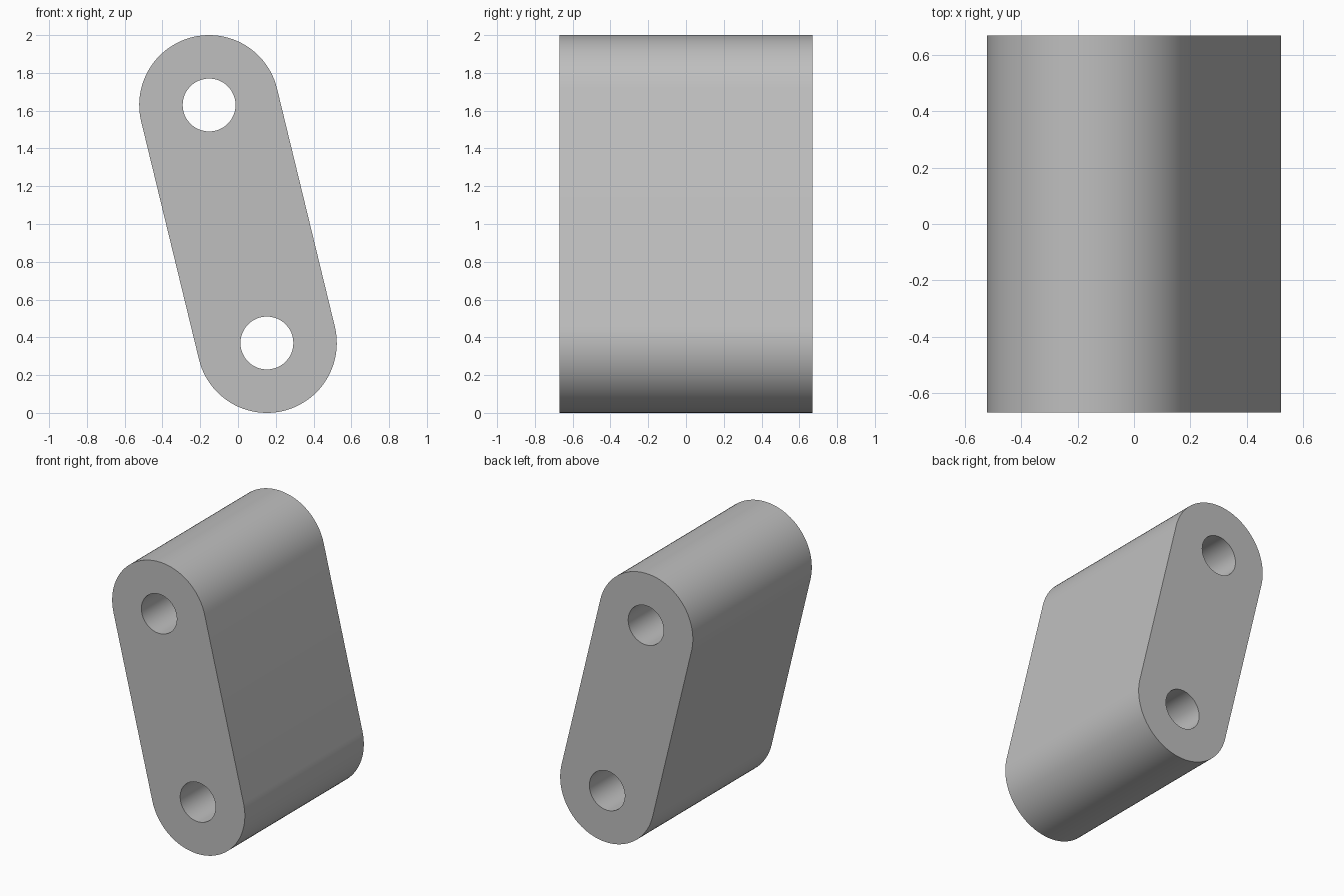
import bpy, bmesh, math
from mathutils import Vector

cube = bpy.data.objects.get("Cube")
if cube:
    bpy.data.objects.remove(cube, do_unlink=True)

HALF_DEPTH = 0.67
END_RADIUS = 0.37
HOLE_RADIUS = 0.14
TOP = Vector((-0.153, 1.63))
BOTTOM = Vector((0.153, 0.37))
STEPS = 48

grey = bpy.data.materials.new("plain grey")
grey.use_nodes = True
colour = (0.52, 0.52, 0.52, 1)
grey.diffuse_color = colour
grey.node_tree.nodes["Principled BSDF"].inputs["Base Color"].default_value = colour


def arc(centre, radius, start, sweep, count):
    """Points along an arc in the x-z plane."""
    angles = [start + sweep * i / count for i in range(count + 1)]
    return [(centre.x + radius * math.cos(a), centre.y + radius * math.sin(a)) for a in angles]


def prism(name, outline, half_depth):
    """Extrude a closed x-z outline along y."""
    bm = bmesh.new()
    face = bm.faces.new([bm.verts.new((x, -half_depth, z)) for x, z in outline])
    out = bmesh.ops.extrude_face_region(bm, geom=[face])
    moved = [v for v in out["geom"] if isinstance(v, bmesh.types.BMVert)]
    bmesh.ops.translate(bm, verts=moved, vec=(0, 2 * half_depth, 0))
    bmesh.ops.recalc_face_normals(bm, faces=bm.faces)
    mesh = bpy.data.meshes.new(name)
    bm.to_mesh(mesh)
    bm.free()
    mesh.materials.append(grey)
    obj = bpy.data.objects.new(name, mesh)
    bpy.context.collection.objects.link(obj)
    return obj


# Link body: two round ends joined by straight sides
axis = TOP - BOTTOM
side = math.atan2(axis.y, axis.x) - math.pi / 2
outline = arc(TOP, END_RADIUS, side, math.pi, STEPS)
outline += arc(BOTTOM, END_RADIUS, side + math.pi, math.pi, STEPS)
body = prism("link_body", outline, HALF_DEPTH)

# Pin holes through both ends
bpy.ops.object.select_all(action="DESELECT")
bpy.context.view_layer.objects.active = body
body.select_set(True)
for name, centre in (("top_hole_cutter", TOP), ("bottom_hole_cutter", BOTTOM)):
    circle = arc(centre, HOLE_RADIUS, 0, math.tau, STEPS)[:-1]
    cutter = prism(name, circle, HALF_DEPTH + 0.1)
    cutter.hide_render = True
    cut = body.modifiers.new(name, "BOOLEAN")
    cut.operation = "DIFFERENCE"
    cut.solver = "EXACT"
    cut.object = cutter
    bpy.ops.object.modifier_apply(modifier=cut.name)
    bpy.data.objects.remove(cutter, do_unlink=True)

# Smooth curved walls, sharp rims
bpy.ops.object.shade_smooth_by_angle(angle=math.radians(30))
